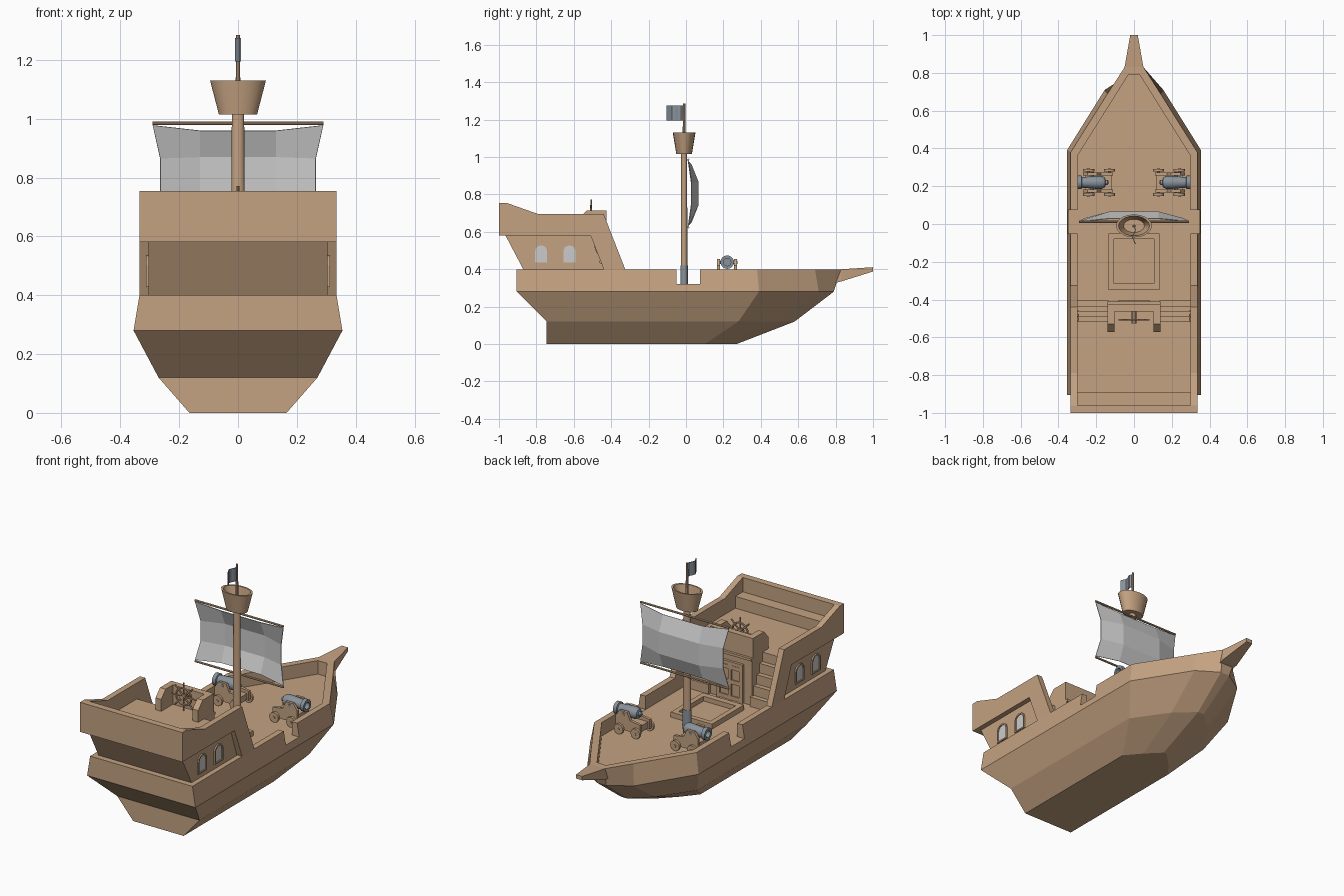
import bpy, bmesh
from math import sin, cos, pi, tau

if "Cube" in bpy.data.objects:
    bpy.data.objects.remove(bpy.data.objects["Cube"])

def material(name, rgb):
    m = bpy.data.materials.new(name)
    m.diffuse_color = (*rgb, 1)
    m.use_nodes = True
    m.node_tree.nodes["Principled BSDF"].inputs["Base Color"].default_value = m.diffuse_color
    return m

WOOD = material("wood", (0.55, 0.36, 0.22))
METAL = material("iron", (0.25, 0.29, 0.33))
GLASS = material("glass", (0.8, 0.8, 0.8))

def make(name, verts, faces, mat):
    me = bpy.data.meshes.new(name)
    me.from_pydata(verts, [], faces)
    bm = bmesh.new()
    bm.from_mesh(me)
    bmesh.ops.recalc_face_normals(bm, faces=bm.faces)
    bm.to_mesh(me)
    bm.free()
    ob = bpy.data.objects.new(name, me)
    bpy.context.collection.objects.link(ob)
    if mat:
        me.materials.append(mat)
    return ob

def loft(name, rings, mat=WOOD, cap=True):
    """Skin equal-sized closed rings, capping the first and last (or joining them)."""
    n, k = len(rings[0]), len(rings)
    faces = []
    for r in range(k - 1 if cap else k):
        a, b = r * n, (r + 1) % k * n
        faces += [(a + i, a + (i + 1) % n, b + (i + 1) % n, b + i) for i in range(n)]
    if cap:
        faces += [tuple(range(n)), tuple(range((k - 1) * n, k * n))]
    return make(name, [v for r in rings for v in r], faces, mat)

def box(name, x0, x1, y0, y1, z0, z1, mat=WOOD):
    q = [(x0, y0), (x1, y0), (x1, y1), (x0, y1)]
    return loft(name, [[(x, y, z) for x, y in q] for z in (z0, z1)], mat)

def prism(name, prof, x0, x1, mat=WOOD):
    """Side (y, z) profile extruded across x."""
    return loft(name, [[(x, y, z) for y, z in prof] for x in (x0, x1)], mat)

def turned(name, prof, at, axis="z", mat=WOOD, n=16, flat=1, flip=1):
    """(distance, radius) profile spun round an axis; flat squashes y."""
    rings = []
    for t, r in prof:
        ring = []
        for i in range(n):
            u, v, w = r * cos(tau * i / n), r * sin(tau * i / n), t * flip
            p = {"x": (w, u, v), "y": (u, w, v), "z": (u, v * flat, w)}[axis]
            ring.append(tuple(a + b for a, b in zip(p, at)))
        rings.append(ring)
    ob = loft(name, rings, mat)
    for f in ob.data.polygons:
        f.use_smooth = len(f.vertices) == 4
    ob.data.set_sharp_from_angle(angle=0.6)
    return ob

# hull with bulwark and sunken deck, as mirrored half sections
levels = [
    (0.00, [(.165, -.745), (.165, .10), (.09, .19), (.01, .27)]),
    (0.12, [(.27, -.745), (.27, .28), (.13, .48), (.02, .58)]),
    (0.28, [(.355, -.905), (.355, .39), (.155, .71), (.03, .79)]),
    (0.40, [(.335, -.905), (.335, .38), (.14, .69), (.05, .83)]),
    (0.40, [(.30, -.86), (.30, .36), (.13, .63), (.03, .79)]),
    (0.32, [(.30, -.86), (.30, .36), (.13, .63), (.03, .79)]),
]
hull = loft("hull", [[(x, y, z) for x, y in h] + [(-x, y, z) for x, y in reversed(h)]
                     for z, h in levels])
cutter = box("gangway_cutter", -.5, .5, -.05, .075, .321, .5)
cutter.hide_render = True
cutter.hide_set(True)
cut = hull.modifiers.new("gangway", "BOOLEAN")
cut.object, cut.operation, cut.solver = cutter, "DIFFERENCE", "EXACT"

# bowsprit
loft("bowsprit", [[(-w, y, a), (w, y, a), (w, y, b), (-w, y, b)]
                  for y, w, a, b in ((.79, .045, .325, .399), (.83, .05, .335, .40),
                                     (1, .02, .388, .411))])

# cargo hatch frame
hatch = [(.135, -.05, -.35, .32), (.135, -.05, -.35, .35), (.105, -.08, -.315, .35), (.105, -.08, -.315, .322)]
loft("hatch", [[(-w, a, z), (w, a, z), (w, b, z), (-w, b, z)] for w, a, b, z in hatch])

# stern cabin, poop deck, rear wall and bench
prism("cabin", [(-.83, .30), (-.87, .40), (-.97, .59), (-.53, .59), (-.53, .30)], -.305, .305)
box("cabin_front", -.14, .14, -.54, -.42, .31, .595)
box("poop_deck", -.334, .334, -.99, -.53, .58, .60)
box("poop_deck_front", -.14, .14, -.54, -.41, .585, .60)
box("rear_wall", -.335, .335, -1, -.96, .58, .755)
box("bench", -.30, .30, -.965, -.89, .59, .67)

# cabin door
for s in (-1, 1):
    box("door_post", s * .075 - .01, s * .075 + .01, -.425, -.405, .32, .53)
box("door_lintel", -.085, .085, -.425, -.405, .53, .55)
box("door_leaf", -.065, .065, -.425, -.415, .32, .53)
for z in (.335, .43, .515):
    box("door_bar", -.065, .065, -.42, -.408, z - .012, z + .012)
box("door_middle", -.01, .01, -.42, -.408, .32, .53)

side = [(-1, .58), (-1, .755), (-.96, .755), (-.79, .695), (-.44, .695), (-.325, .40),
        (-.325, .38), (-.44, .38), (-.44, .40), (-.51, .58)]
arch = [(-1, -1), (1, -1)] + [(cos(a * pi / 6), .35 + .65 * sin(a * pi / 6)) for a in range(7)]
for s in (-1, 1):
    # stern side panels
    prism("stern_side", side, s * .30, s * .335)
    prism("cabin_side", [(-.55, .38), (-.44, .38), (-.51, .585), (-.55, .585)], s * .295, s * .305)
    # stairs to the poop deck
    for i in range(5):
        top = .32 + .056 * (i + 1)
        a, b = sorted((s * .135, s * .30))
        box("stair", a, b, -.54, -.405 - .028 * i, .31, top)
    # arched windows
    for y in (-.775, -.623):
        def ring(x, k):
            return [(s * x, y + .04 * k * u, .482 + (.054 - .04 * (1 - k)) * v) for u, v in arch]
        loft("window_frame", [ring(.30, 1), ring(.313, 1), ring(.313, .8), ring(.30, .8)], cap=False)
        loft("window_pane", [ring(.30, .82), ring(.307, .82)], GLASS)

# helm rail around the wheel
box("helm_rail_front", -.14, .14, -.462, -.425, .59, .715)
for s in (-1, 1):
    prism("helm_rail_arm", [(-.43, .59), (-.43, .715), (-.53, .715), (-.572, .67), (-.572, .59)],
          s * .103, s * .14)

# steering wheel
WY, WZ = -.507, .69
bpy.ops.mesh.primitive_torus_add(location=(0, WY, WZ), rotation=(pi / 2, 0, 0), major_segments=16,
                                 minor_segments=6, major_radius=.05, minor_radius=.006)
wheel = bpy.context.object
wheel.name = "wheel_rim"
wheel.data.materials.append(WOOD)
turned("wheel_hub", [(-.02, .014), (.05, .014)], (0, WY, WZ), "y", n=10)
for i in range(4):
    spoke = turned("wheel_spoke", [(-.082, .005), (.082, .005)], (0, 0, 0), n=6)
    spoke.location = (0, WY, WZ)
    spoke.rotation_euler = (0, i * pi / 4, 0)

# mast, crow's nest, flag pole
turned("mast", [(.31, .024), (1.03, .021)], (0, -.01, 0), flat=.75)
turned("mast_sleeve", [(.31, .026), (.42, .026)], (0, -.01, 0), flat=.78, mat=METAL)
turned("lookout_basket", [(1.015, .065), (1.13, .095), (1.13, .082), (1.035, .055)],
       (0, -.01, 0), flat=.64, n=20)
turned("flag_pole", [(1.02, .009), (1.285, .006)], (0, -.01, 0), n=8)

# wavy flag
wave = [(.008 * sin(i * 1.25), -.012 - .0155 * i) for i in range(7)]
outline = [(x - .002, y) for x, y in wave] + [(x + .002, y) for x, y in reversed(wave)]
loft("flag", [[(x, y, z) for x, y in outline] for z in (1.195, 1.275)], METAL)

# yards and billowing faceted sail
for z in (.985, .625):
    turned("yard", [(-.29, .006), (.29, .006)], (0, .012, z), "x", n=8)
rows = [(.978, .96, .29, .014, .03), (.865, .87, .265, .03, .066),
        (.745, .74, .265, .03, .066), (.632, .65, .29, .014, .03)]
verts = []
for ze, zm, w, ye, ym in rows:
    verts += [(-w, ye, ze), (-.13, ym, zm), (.13, ym, zm), (w, ye, ze)]
sail = make("sail", verts, [(r * 4 + c, r * 4 + c + 1, r * 4 + c + 5, r * 4 + c + 4)
                            for r in range(3) for c in range(3)], None)
sail.modifiers.new("thickness", "SOLIDIFY").thickness = .004

# cannons on wheeled carriages, one per side
cheek = [(.11, .345), (.27, .345), (.27, .42), (.245, .455), (.195, .455), (.175, .41), (.11, .40)]
barrel = [(-.085, .008), (-.08, .013), (-.07, .013), (-.066, .026), (-.05, .034), (-.02, .034),
          (.055, .028), (.058, .036), (.08, .036), (.08, .02), (.02, .02)]
CY = .22
for s in (-1, 1):
    turned("cannon_barrel", barrel, (s * .22, CY, .438), "x", METAL, flip=s)
    turned("cannon_pivot", [(-.055, .009), (.055, .009)], (s * .22, CY, .438), "y", METAL, n=8)
    a, b = sorted((s * .12, s * .26))
    box("carriage_bed", a, b, CY - .04, CY + .04, .35, .385)
    for t in (-1, 1):
        loft("carriage_cheek", [[(s * x, CY + t * d, z) for x, z in cheek] for d in (.037, .053)])
    for x in (.13, .24):
        turned("carriage_axle", [(-.075, .008), (.075, .008)], (s * x, CY, .35), "y", n=8)
        for t in (-1, 1):
            turned("carriage_wheel", [(-.007, .03), (.007, .03)], (s * x, CY + t * .064, .351), "y", n=14)
